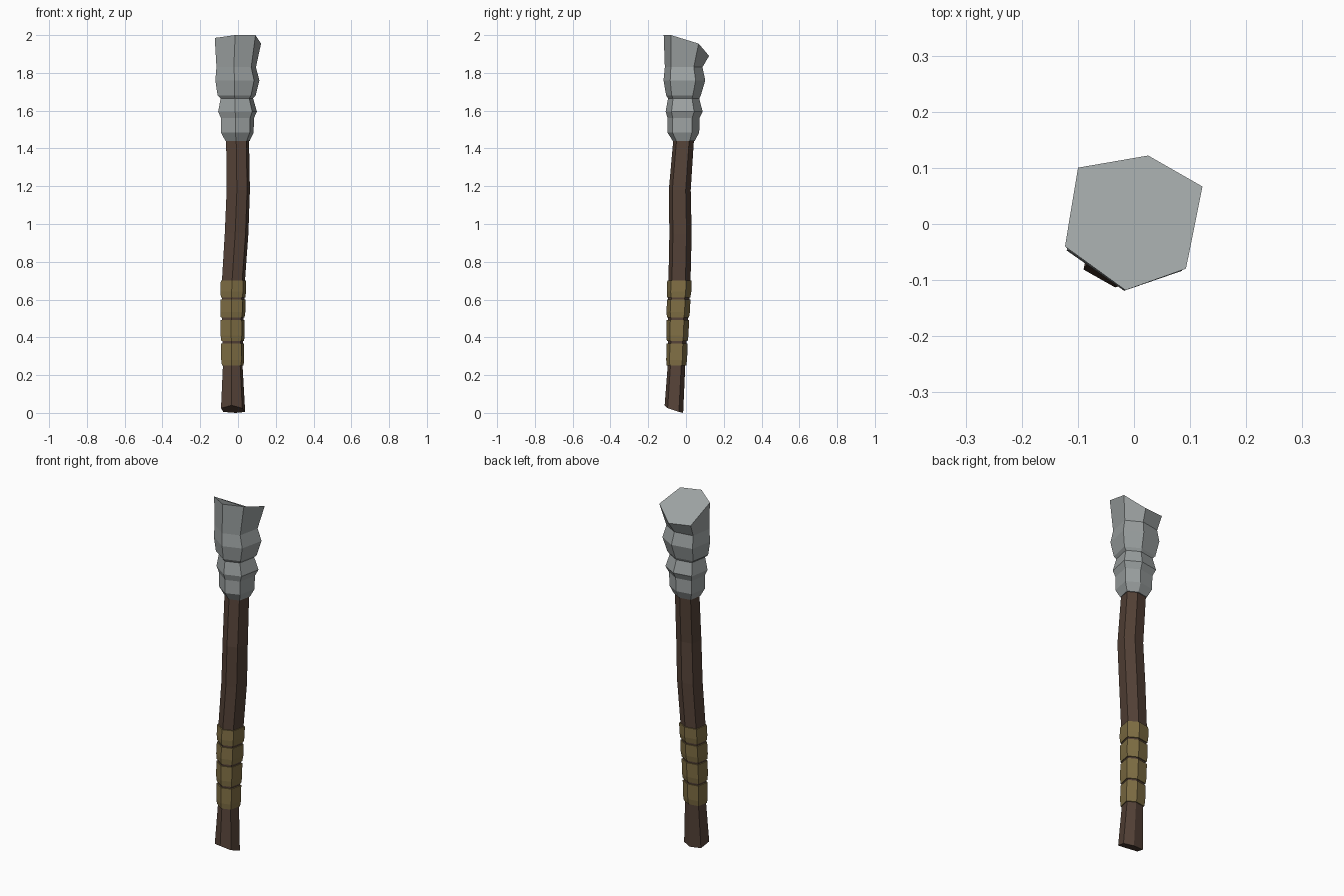
import bpy, bmesh

if "Cube" in bpy.data.objects:
    bpy.data.objects.remove(bpy.data.objects["Cube"])

# irregular six-sided section, normalised to a -1..1 box
HEX = [(1, .54), (.21, 1), (-.81, .82), (-1, -.35), (-.12, -1), (.76, -.68)]


def material(name, rgb):
    m = bpy.data.materials.new(name)
    m.diffuse_color = (*rgb, 1)
    m.use_nodes = True
    m.node_tree.nodes["Principled BSDF"].inputs["Base Color"].default_value = m.diffuse_color
    return m


WOOD = material("dark_wood", (.091, .055, .039))
WRAP = material("tan_wrap", (.215, .158, .058))
STONE = material("grey_stone", (.335, .362, .362))


def ring(x0, x1, y0, y1, z):
    """Six points fitting a box; z is one height or a height per corner."""
    zs = z if isinstance(z, (list, tuple)) else [z] * 6
    return [((x0 + x1) / 2 + u * (x1 - x0) / 2,
             (y0 + y1) / 2 + v * (y1 - y0) / 2, h)
            for (u, v), h in zip(HEX, zs)]


def loft(name, rings, mat):
    bm = bmesh.new()
    loops = [[bm.verts.new(p) for p in r] for r in rings]
    for a, b in zip(loops, loops[1:]):
        for i in range(6):
            j = (i + 1) % 6
            bm.faces.new((a[i], a[j], b[j], b[i]))
    bm.faces.new(loops[0][::-1])
    bm.faces.new(loops[-1])
    bmesh.ops.recalc_face_normals(bm, faces=bm.faces)
    me = bpy.data.meshes.new(name)
    bm.to_mesh(me)
    bm.free()
    me.materials.append(mat)
    ob = bpy.data.objects.new(name, me)
    bpy.context.collection.objects.link(ob)
    return ob


# bent wooden shaft with a slanted butt: x0, x1, y0, y1, z
SHAFT = [
    (-.090, .038, -.113, -.015, [.005, 0, .005, .025, .04, .025]),
    (-.080, .024, -.097, -.004, .25),
    (-.086, .029, -.096, .010, .49),
    (-.085, .037, -.093, .024, .70),
    (-.070, .055, -.088, .030, .95),
    (-.060, .063, -.091, .025, 1.18),
    (-.063, .058, -.066, .043, 1.46),
]
loft("shaft", [ring(*r) for r in SHAFT], WOOD)


def grip_ring(z, pad):
    """Shaft section at height z, padded outwards."""
    for a, b in zip(SHAFT[1:], SHAFT[2:]):
        if z <= b[4]:
            t = (z - a[4]) / (b[4] - a[4])
            x0, x1, y0, y1 = (p + (q - p) * t for p, q in zip(a[:4], b[:4]))
            return ring(x0 - pad, x1 + pad, y0 - pad, y1 + pad, z)


# wrapped grip bands with the shaft showing between them
for n, (lo, hi) in enumerate([(.25, .368), (.38, .492), (.504, .6), (.612, .70)]):
    loft(f"grip_band_{n + 1}",
         [grip_ring(lo, .005), grip_ring(lo + .03, .008),
          grip_ring(hi, .006)], WRAP)

# stepped stone head with a sloping top
HEAD = [
    (-.067, .062, -.070, .047, 1.44),
    (-.090, .083, -.099, .070, 1.485),
    (-.090, .084, -.097, .071, 1.56),
    (-.105, .100, -.108, .088, 1.595),
    (-.092, .080, -.095, .070, 1.665),
    (-.108, .093, -.105, .078, 1.68),
    (-.120, .113, -.119, .102, 1.76),
    (-.114, .095, -.112, .087, 1.83),
    (-.123, .122, -.118, .122, [1.955, 1.89, 1.90, 1.985, 2.0, 2.0]),
]
loft("stone_head", [ring(*r) for r in HEAD], STONE)
